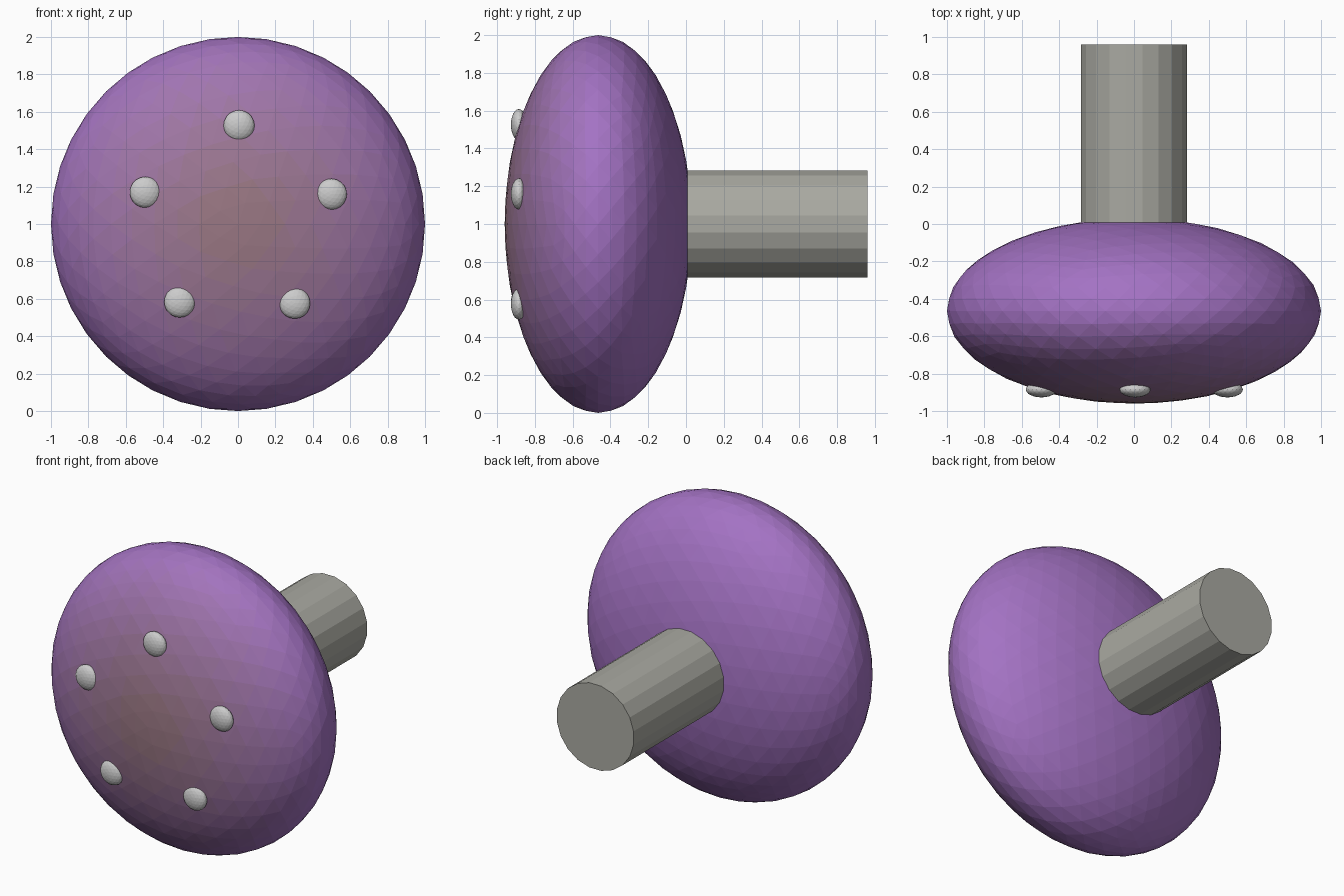
import bpy, math

if "Cube" in bpy.data.objects:
    bpy.data.objects.remove(bpy.data.objects["Cube"])

CY, RY = -0.465, 0.495   # centre and half depth of the dome


def material(name, rgb):
    m = bpy.data.materials.new(name)
    m.diffuse_color = (*rgb, 1)
    m.use_nodes = True
    m.node_tree.nodes["Principled BSDF"].inputs["Base Color"].default_value = m.diffuse_color
    return m


def ball(name, loc, radius, depth, subdiv):
    # icosphere with its pole facing the front, squashed in y
    bpy.ops.mesh.primitive_ico_sphere_add(subdivisions=subdiv, radius=1, location=loc,
                                          rotation=(math.pi / 2, 0, 0))
    o = bpy.context.object
    o.name = name
    o.scale = (radius, radius, depth)
    bpy.ops.object.transform_apply(location=False, rotation=True, scale=True)
    return o


# flattened dome, fading from purple to a brown front
dome = ball("dome", (0, CY, 1), 1, RY, 4)
purple, brown, steps = (0.37, 0.17, 0.55), (0.32, 0.19, 0.20), 12
for i in range(steps):
    t = i / (steps - 1)
    dome.data.materials.append(material(f"dome_shade_{i}",
                               [a + (b - a) * t for a, b in zip(purple, brown)]))
for p in dome.data.polygons:
    r = math.hypot(p.center.x, p.center.z)
    t = max(0, 1 - r) ** 0.7 if p.center.y < 0 else 0
    p.material_index = round(t * (steps - 1))

# round stem at the back
y0, y1 = -0.1, 0.96
bpy.ops.mesh.primitive_cylinder_add(vertices=20, radius=0.287, depth=y1 - y0,
                                    location=(0, (y0 + y1) / 2, 1),
                                    rotation=(math.pi / 2, math.radians(9), 0))
stem = bpy.context.object
stem.name = "stem"
stem.data.materials.append(material("stem_grey", (0.40, 0.40, 0.36)))

# ring of five studs on the front
for k in range(5):
    a = math.radians(89.4 + 72 * k)
    ball(f"stud_{k + 1}", (0.523 * math.cos(a), -0.885, 1.003 + 0.523 * math.sin(a)),
         0.083, 0.042, 3)
